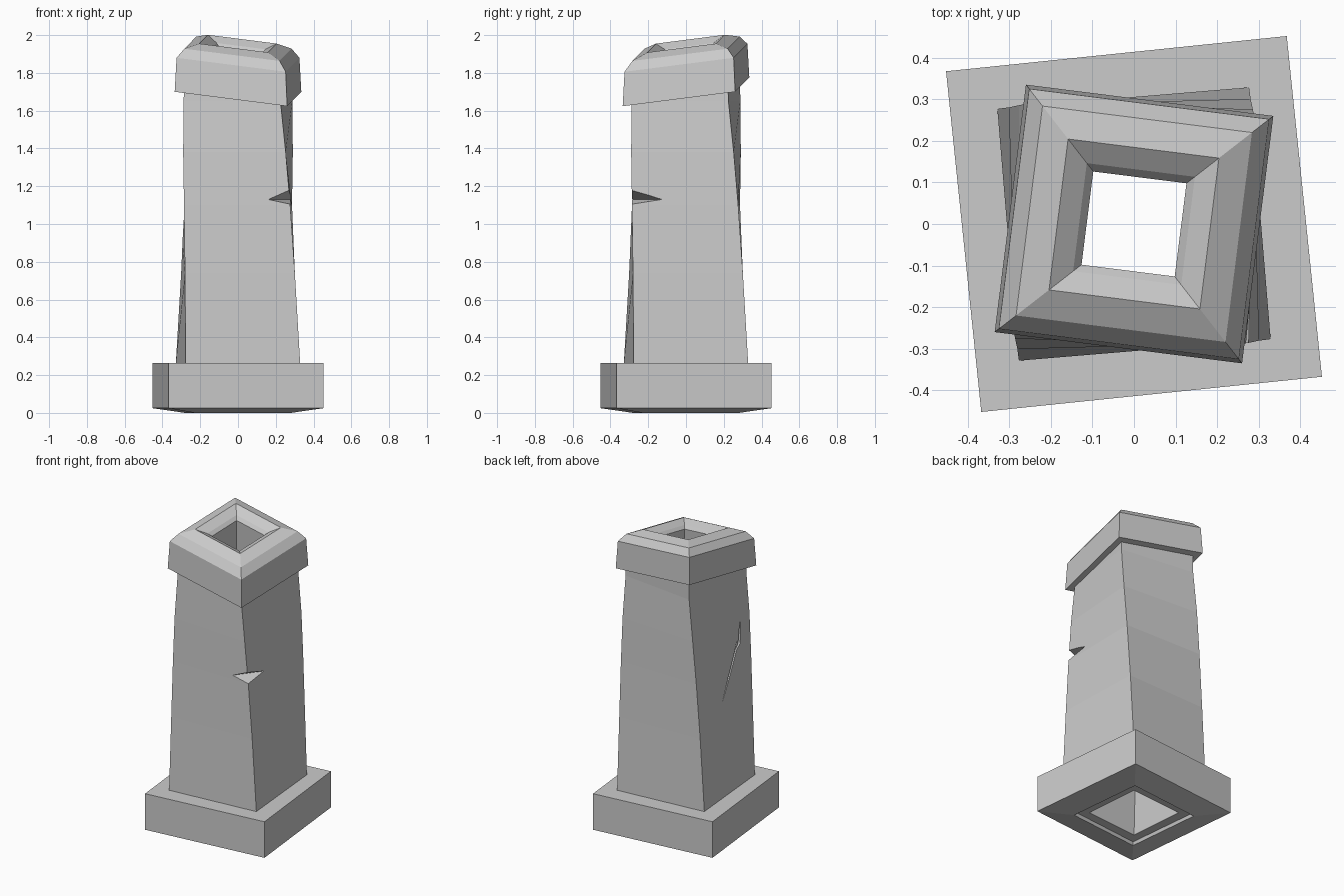
import bpy
import bmesh
from math import sin, cos, radians
from mathutils import Vector

old = bpy.data.objects.get("Cube")
if old:
    bpy.data.objects.remove(old, do_unlink=True)

stone = bpy.data.materials.new("grey stone")
stone.use_nodes = True
grey = (0.6, 0.6, 0.6, 1)
stone.diffuse_color = grey
stone.node_tree.nodes["Principled BSDF"].inputs["Base Color"].default_value = grey

LEAN_X, LEAN_Y = -0.11, 0.142


def finish(name, bm):
    bmesh.ops.recalc_face_normals(bm, faces=bm.faces)
    mesh = bpy.data.meshes.new(name)
    bm.to_mesh(mesh)
    bm.free()
    mesh.materials.append(stone)
    obj = bpy.data.objects.new(name, mesh)
    bpy.context.collection.objects.link(obj)
    return obj


def square_tube(name, rings):
    """Closed hollow loft; each ring is (half width, height, twist, lean)."""
    bm = bmesh.new()
    loops = []
    for half, z, twist, lean in rings:
        c, s = cos(radians(twist)), sin(radians(twist))
        loop = []
        for sx, sy in ((-1, -1), (1, -1), (1, 1), (-1, 1)):
            x = half * (sx * c - sy * s)
            y = half * (sx * s + sy * c)
            loop.append(bm.verts.new((x, y, z + lean * (LEAN_X * x + LEAN_Y * y))))
        loops.append(loop)
    for a, b in zip(loops, loops[1:] + loops[:1]):
        for i in range(4):
            j = (i + 1) % 4
            bm.faces.new((a[i], a[j], b[j], b[i]))
    return finish(name, bm)


def carve(target, name, points):
    """Cut the convex hull of the points out of the target."""
    bm = bmesh.new()
    for p in points:
        bm.verts.new(p)
    bmesh.ops.convex_hull(bm, input=bm.verts)
    cutter = finish(name, bm)
    cutter.hide_render = True
    cutter.display_type = 'WIRE'
    cutter.hide_set(True)
    mod = target.modifiers.new(name, 'BOOLEAN')
    mod.operation = 'DIFFERENCE'
    mod.solver = 'EXACT'
    mod.object = cutter


# Square plinth with a shallow sloped underside
square_tube("base_plinth", [
    (0.245, 0.03, 5.9, 0), (0.255, 0, 5.9, 0), (0.412, 0.025, 5.9, 0),
    (0.412, 0.265, 5.9, 0), (0.245, 0.265, 5.9, 0)])

# Twisted, tapering hollow shaft
shaft = square_tube("twisted_shaft", [
    (0.304, 0.02, 4.9, 0), (0.304, 0.265, 4.9, 0), (0.291, 0.74, 2, 0),
    (0.281, 1.1, -1, 0), (0.272, 1.38, -4, 0), (0.258, 1.65, -7, 0),
    (0.256, 1.75, -7.2, 1), (0.125, 1.75, -7.2, 1),
    (0.15, 1.1, -1, 0), (0.19, 0.02, 4.9, 0)])

# Leaning cap with chamfered rim and funnel opening
T = -7.2
square_tube("leaning_cap", [
    (0.3, 1.70, T, 1), (0.291, 1.88, T, 1), (0.254, 1.928, T, 1),
    (0.183, 1.955, T, 1), (0.131, 1.925, T, 1), (0.113, 1.905, T, 1),
    (0.122, 1.70, T, 1)])

# Chipped notch on the front corner
tip_a, tip_b = Vector((0.16, -0.285, 1.13)), Vector((0.285, -0.12, 1.13))
middle = (tip_a + tip_b) / 2
outer = [Vector((0.275, -0.285, 1.18)), Vector((0.28, -0.282, 1.105))]
carve(shaft, "corner_notch_cutter",
      [tip_a, tip_b] + [middle + (p - middle) * 1.4 for p in outer])

# Bent crack on the side wall, made of two slim wedges
top, bend, bottom = (-0.16, 1.37), (-0.15, 1.21), (0.04, 0.89)
for name, (ya, za), (yb, zb) in (("upper_crack_cutter", top, bend),
                                 ("lower_crack_cutter", bottom, bend)):
    carve(shaft, name, [
        (-0.31, ya, za), (-0.27, ya, za),
        (-0.31, yb - 0.018, zb), (-0.31, yb + 0.018, zb), (-0.245, yb, zb)])
